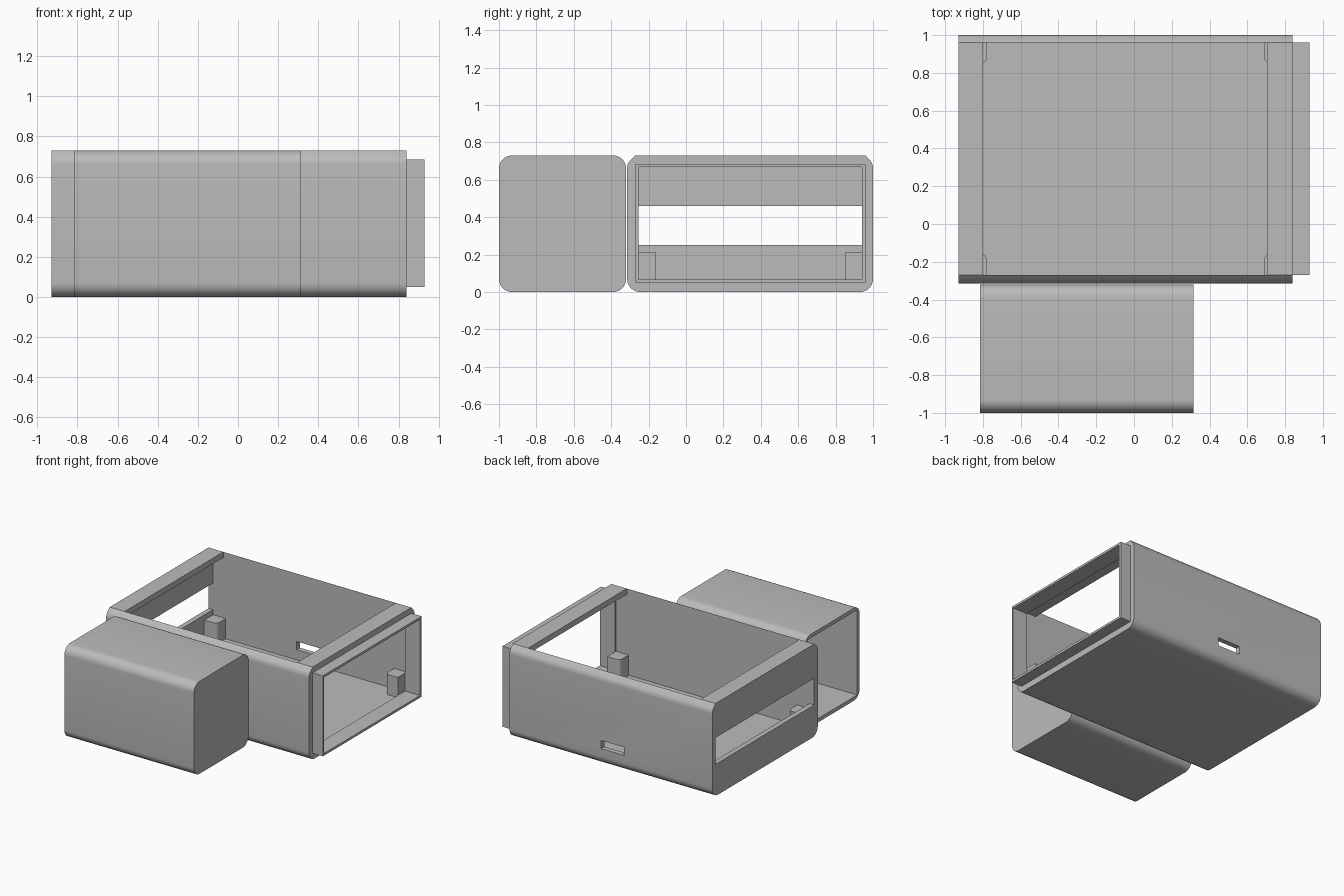
import bpy, bmesh, math

cube = bpy.data.objects.get("Cube")
if cube:
    bpy.data.objects.remove(cube, do_unlink=True)

grey = bpy.data.materials.new("plain_grey")
grey.use_nodes = True
COLOR = (0.5, 0.5, 0.5, 1)
grey.diffuse_color = COLOR
grey.node_tree.nodes["Principled BSDF"].inputs["Base Color"].default_value = COLOR


def extrude(name, points, axis, start, end):
    """Prism from a 2D outline: (y, z) along x, or (x, y) along z."""
    bm = bmesh.new()
    place = {"x": lambda p, t: (t, p[0], p[1]), "z": lambda p, t: (p[0], p[1], t)}[axis]
    rings = [[bm.verts.new(place(p, t)) for p in points] for t in (start, end)]
    n = len(points)
    bm.faces.new(rings[0])
    bm.faces.new(rings[1])
    for i in range(n):
        j = (i + 1) % n
        bm.faces.new((rings[0][i], rings[0][j], rings[1][j], rings[1][i]))
    bmesh.ops.recalc_face_normals(bm, faces=bm.faces)
    mesh = bpy.data.meshes.new(name)
    bm.to_mesh(mesh)
    bm.free()
    mesh.materials.append(grey)
    obj = bpy.data.objects.new(name, mesh)
    bpy.context.collection.objects.link(obj)
    return obj


def box(name, x, y, z):
    outline = [(x[0], y[0]), (x[1], y[0]), (x[1], y[1]), (x[0], y[1])]
    return extrude(name, outline, "z", *z)


def arc(cx, cy, r, a0, a1, steps=8):
    angles = [math.radians(a0 + (a1 - a0) * i / steps) for i in range(steps + 1)]
    return [(cx + r * math.cos(a), cy + r * math.sin(a)) for a in angles]


def carve(obj, *cutters):
    bpy.context.view_layer.objects.active = obj
    for cutter in cutters:
        cutter.hide_render = True
        mod = obj.modifiers.new("carve", "BOOLEAN")
        mod.operation, mod.solver, mod.object = "DIFFERENCE", "EXACT", cutter
        bpy.ops.object.modifier_apply(modifier=mod.name)
        bpy.data.objects.remove(cutter, do_unlink=True)


def smooth(obj):
    bpy.ops.object.select_all(action="DESELECT")
    obj.select_set(True)
    bpy.context.view_layer.objects.active = obj
    bpy.ops.object.shade_smooth_by_angle(angle=math.radians(30))


H, R = 0.73, 0.07
INNER_Y = (-0.27, 0.96)

# Main case: rounded below, arcs ending in bevels along the top rims
y0, y1 = -0.315, 1.0
outline = (arc(y0 + R, R, R, 180, 270) + arc(y1 - R, R, R, 270, 360)
           + arc(y1 - R, H - R, R, 0, 35, 4) + [(INNER_Y[1], H), (INNER_Y[0], H)]
           + arc(y0 + R, H - R, R, 145, 180, 4))
case = extrude("main_case", outline, "x", -0.93, 0.84)
carve(case,
      box("cavity", (-0.89, 1.0), INNER_Y, (0.05, 0.685)),
      box("top_opening", (-0.80, 0.705), INNER_Y, (0.6, 0.9)),
      box("end_slot", (-1.0, -0.86), INNER_Y, (0.25, 0.46)),
      box("port", (-0.16, 0.04), (0.9, 1.1), (0.13, 0.195)))
smooth(case)

# Thin collar standing out of the open end
collar = box("end_collar", (0.80, 0.93), INNER_Y, (0.05, 0.685))
carve(collar, box("collar_hole", (0.7, 1.0), (-0.255, 0.94), (0.068, 0.667)))

# Corner posts, each with its inward corner rounded
S, C = 0.11, 0.03
for side, wall_x, sx in (("right", -0.89, 1), ("left", 0.80, -1)):
    for end, wall_y, sy in (("front", INNER_Y[0], 1), ("back", INNER_Y[1], -1)):
        shape = [(0, 0), (S, 0)] + arc(S - C, S - C, C, 0, 90, 5) + [(0, S)]
        points = [(wall_x + sx * u, wall_y + sy * v) for u, v in shape]
        smooth(extrude(f"{end}_{side}_post", points, "z", 0.05, 0.21))

# Separate sleeve, open at one end
y0, y1 = -1.0, -0.32
outline = (arc(y0 + R, R, R, 180, 270) + arc(y1 - R, R, R, 270, 360)
           + arc(y1 - R, H - R, R, 0, 90) + arc(y0 + R, H - R, R, 90, 180))
sleeve = extrude("sleeve", outline, "x", -0.815, 0.315)
W = 0.03
carve(sleeve, box("sleeve_hollow", (-0.9, 0.275), (y0 + W, y1 - W), (W, H - W)))
smooth(sleeve)
